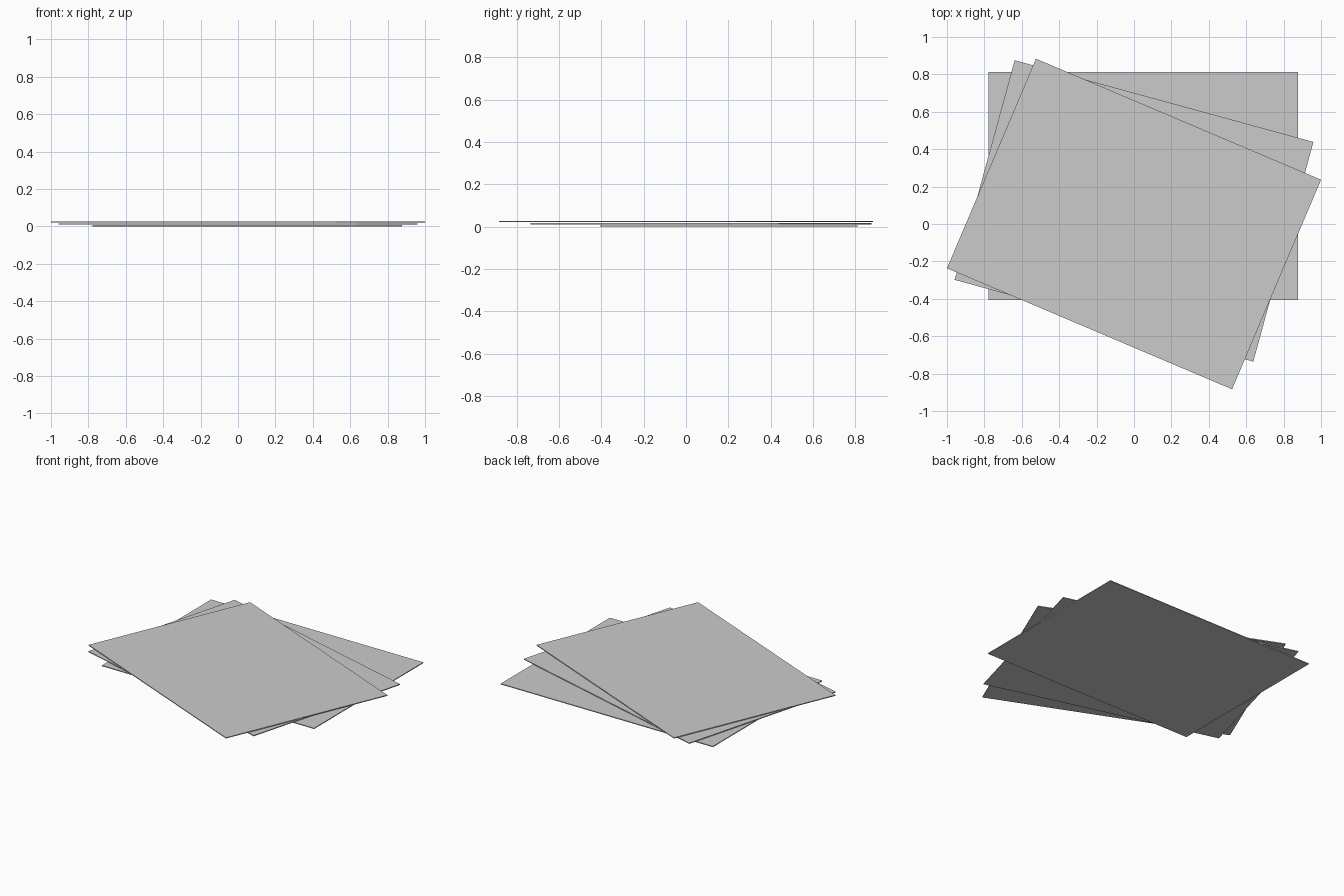
import bpy
from math import radians

if "Cube" in bpy.data.objects:
    bpy.data.objects.remove(bpy.data.objects["Cube"])

LENGTH, WIDTH, THICK = 1.656, 1.217, 0.006


def sheet(name, x, y, bottom, angle):
    bpy.ops.mesh.primitive_cube_add(size=1, location=(x, y, bottom + THICK / 2),
                                    rotation=(0, 0, radians(angle)))
    ob = bpy.context.object
    ob.name = name
    ob.scale = (LENGTH, WIDTH, THICK)


# Three loose sheets, fanned clockwise towards the top of the pile
sheet("bottom_sheet", 0.05, 0.203, 0.0, 0)
sheet("middle_sheet", 0.0, 0.07, 0.0105, -15.3)
sheet("top_sheet", 0.0, 0.0, 0.021, -23)
